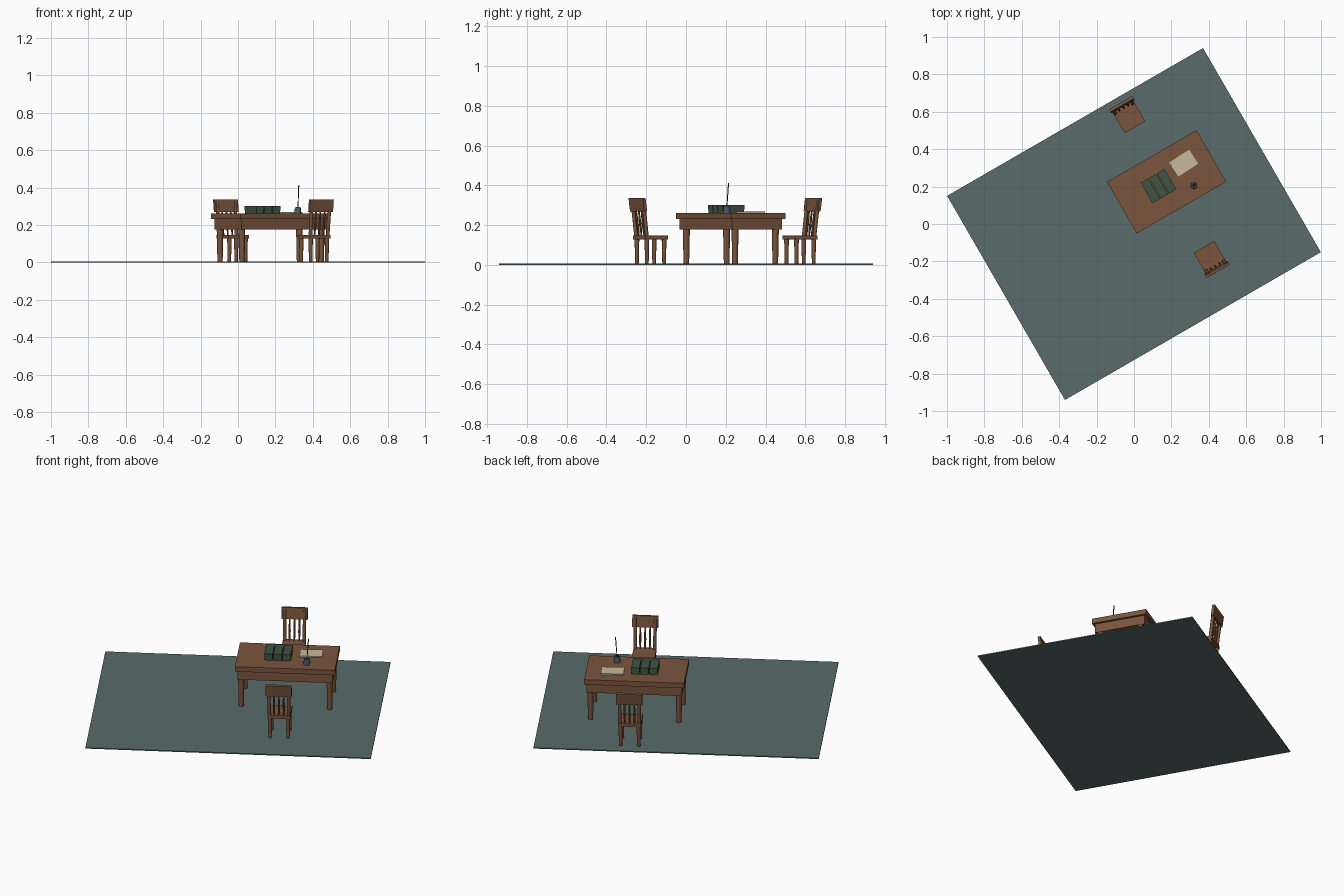
import bpy, bmesh, math
from mathutils import Matrix, Vector

cube = bpy.data.objects.get("Cube")
if cube:
    bpy.data.objects.remove(cube, do_unlink=True)


def material(name, *rgb):
    m = bpy.data.materials.new(name)
    m.use_nodes = True
    m.diffuse_color = (*rgb, 1)
    m.node_tree.nodes["Principled BSDF"].inputs["Base Color"].default_value = (*rgb, 1)
    return m


SLATE = material("slate_green", 0.10, 0.15, 0.147)
WOOD = material("brown_wood", 0.195, 0.089, 0.045)
GREEN = material("book_green", 0.048, 0.089, 0.054)
CREAM = material("cream_paper", 0.578, 0.479, 0.328)
BLUE = material("inkwell_blue", 0.07, 0.11, 0.15)
DARK = material("dark_pen", 0.02, 0.018, 0.016)

# Everything is turned together on the floor
ROOM = Matrix.Rotation(math.radians(30), 4, 'Z')


def place(x, y, turn=0):
    return ROOM @ Matrix.Translation((x, y, 0)) @ Matrix.Rotation(math.radians(turn), 4, 'Z')


def finish(name, bm, mat, matrix):
    me = bpy.data.meshes.new(name)
    bm.to_mesh(me)
    bm.free()
    me.materials.append(mat)
    ob = bpy.data.objects.new(name, me)
    bpy.context.collection.objects.link(ob)
    ob.matrix_world = matrix
    return ob


def box(name, centre, size, mat, frame, lean=0):
    bm = bmesh.new()
    bmesh.ops.create_cube(bm, size=1)
    bmesh.ops.scale(bm, vec=size, verts=bm.verts)
    return finish(name, bm, mat, frame @ Matrix.Translation(centre) @ Matrix.Rotation(lean, 4, 'X'))


def rod(name, start, end, r1, r2, mat, frame, sides=12):
    a, b = Vector(start), Vector(end)
    bm = bmesh.new()
    bmesh.ops.create_cone(bm, cap_ends=True, segments=sides, radius1=r1, radius2=r2,
                          depth=(b - a).length)
    turn = (b - a).to_track_quat('Z', 'Y').to_matrix().to_4x4()
    ob = finish(name, bm, mat, frame @ Matrix.Translation((a + b) / 2) @ turn)
    ob.data.polygons.foreach_set("use_smooth", [True] * len(ob.data.polygons))
    ob.data.set_sharp_from_angle(angle=math.radians(40))
    return ob


# Floor
box("floor", (0, 0, 0.003), (1.58, 1.26, 0.006), SLATE, ROOM)

# Table: top, four apron boards, four tapered legs
table = place(0.264, 0.108)
box("table_top", (0, 0, 0.246), (0.553, 0.318, 0.03), WOOD, table)
for s in (-1, 1):
    box("apron_long", (0, s * 0.138, 0.205), (0.527, 0.016, 0.056), WOOD, table)
    box("apron_short", (s * 0.2555, 0, 0.205), (0.016, 0.26, 0.056), WOOD, table)
    for t in (-1, 1):
        x, y = s * 0.245, t * 0.117
        rod("table_leg", (x, y, 0.004), (x, y, 0.232), 0.014, 0.019, WOOD, table)


# Chair: its front edge lies on the frame origin, its back towards +y
def chair(frame):
    box("chair_seat", (0, 0.065, 0.1375), (0.127, 0.13, 0.02), WOOD, frame)
    for s in (-1, 1):
        for y in (0.015, 0.115):
            rod("chair_leg", (s * 0.05, y, 0.004), (s * 0.05, y, 0.13), 0.009, 0.012, WOOD, frame)
        rod("back_post", (s * 0.053, 0.117, 0.14), (s * 0.056, 0.139, 0.325), 0.01, 0.009, WOOD, frame)
    for i in (-1, 0, 1):
        x = i * 0.027
        rod("spindle_lower", (x, 0.117, 0.145), (x, 0.124, 0.2), 0.004, 0.0065, WOOD, frame, 8)
        rod("spindle_upper", (x, 0.124, 0.2), (x, 0.134, 0.28), 0.0065, 0.004, WOOD, frame, 8)
    box("back_rail", (0, 0.139, 0.303), (0.144, 0.016, 0.067), WOOD, frame, -0.13)


chair(place(0.263, 0.446))
chair(place(0.263, -0.293, 180))

# Three pairs of stacked books
for i in (-1, 0, 1):
    x = 0.215 + i * 0.0505
    box("lower_book", (x, 0.11, 0.27), (0.044, 0.124, 0.018), GREEN, ROOM)
    box("upper_book", (x, 0.11, 0.29), (0.046, 0.126, 0.022), GREEN, ROOM)

# Paper sheet
box("paper", (0, 0, 0.265), (0.127, 0.09, 0.008), CREAM, place(0.393, 0.149, 3))

# Inkwell with ink and a leaning pen
ink = Matrix.Translation((0.32, 0.205, 0))
rod("inkwell", (0, 0, 0.26), (0, 0, 0.295), 0.018, 0.016, BLUE, ink)
rod("ink", (0, 0, 0.294), (0, 0, 0.297), 0.01, 0.01, DARK, ink)
rod("pen", (0, 0, 0.28), (0.005, 0.009, 0.412), 0.002, 0.003, DARK, ink, 8)
